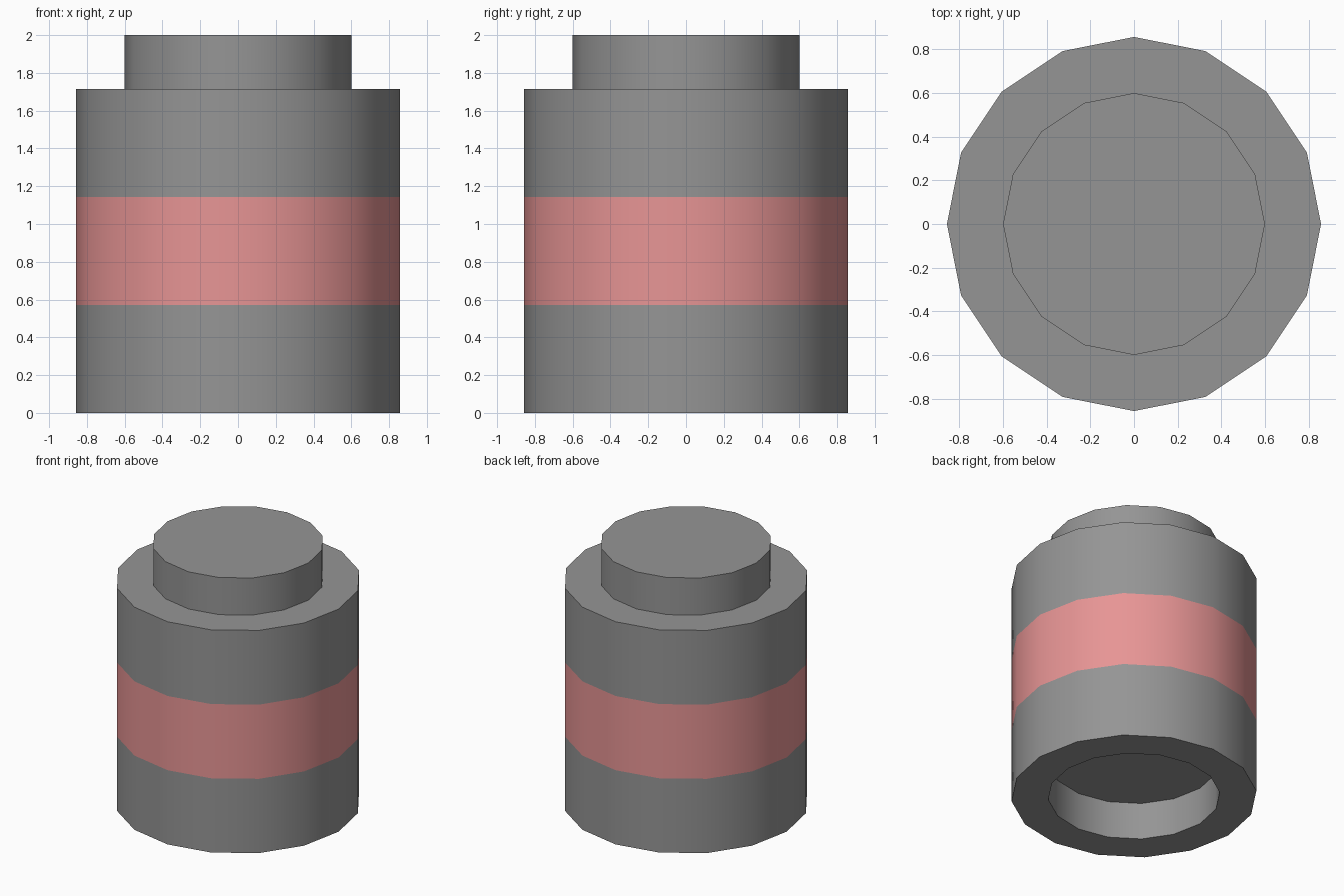
import bpy, bmesh
from math import cos, sin, pi, radians

if "Cube" in bpy.data.objects:
    bpy.data.objects.remove(bpy.data.objects["Cube"])

SIDES = 16
U = 2 / 7                      # model is seven units tall
R_BODY, R_STUD = 3 * U, 2.1 * U

# Profile from recess ceiling, out under the rim, up the wall, to the stud top
profile = [(R_STUD, U), (R_STUD, 0), (R_BODY, 0), (R_BODY, 2 * U),
           (R_BODY, 4 * U), (R_BODY, 6 * U), (R_STUD, 6 * U), (R_STUD, 7 * U)]
BAND = 3                       # profile segment that carries the coloured band


def material(name, colour):
    m = bpy.data.materials.new(name)
    m.diffuse_color = colour
    m.use_nodes = True
    m.node_tree.nodes["Principled BSDF"].inputs["Base Color"].default_value = m.diffuse_color
    return m


# Revolve the profile
bm = bmesh.new()
rings = [[bm.verts.new((r * cos(2 * pi * i / SIDES), r * sin(2 * pi * i / SIDES), z))
          for i in range(SIDES)] for r, z in profile]
for s, (a, b) in enumerate(zip(rings, rings[1:])):
    for i in range(SIDES):
        j = (i + 1) % SIDES
        face = bm.faces.new((a[i], a[j], b[j], b[i]))
        face.material_index = 1 if s == BAND else 0

# Recess ceiling and stud top
bm.faces.new(rings[0][::-1])
bm.faces.new(rings[-1])
bmesh.ops.recalc_face_normals(bm, faces=bm.faces)

mesh = bpy.data.meshes.new("round_block")
bm.to_mesh(mesh)
bm.free()
mesh.materials.append(material("grey", (0.3, 0.3, 0.3, 1)))
mesh.materials.append(material("pink_band", (0.8, 0.3, 0.3, 1)))

block = bpy.data.objects.new("round_block", mesh)
bpy.context.collection.objects.link(block)
bpy.context.view_layer.objects.active = block
block.select_set(True)
bpy.ops.object.shade_smooth_by_angle(angle=radians(30))
